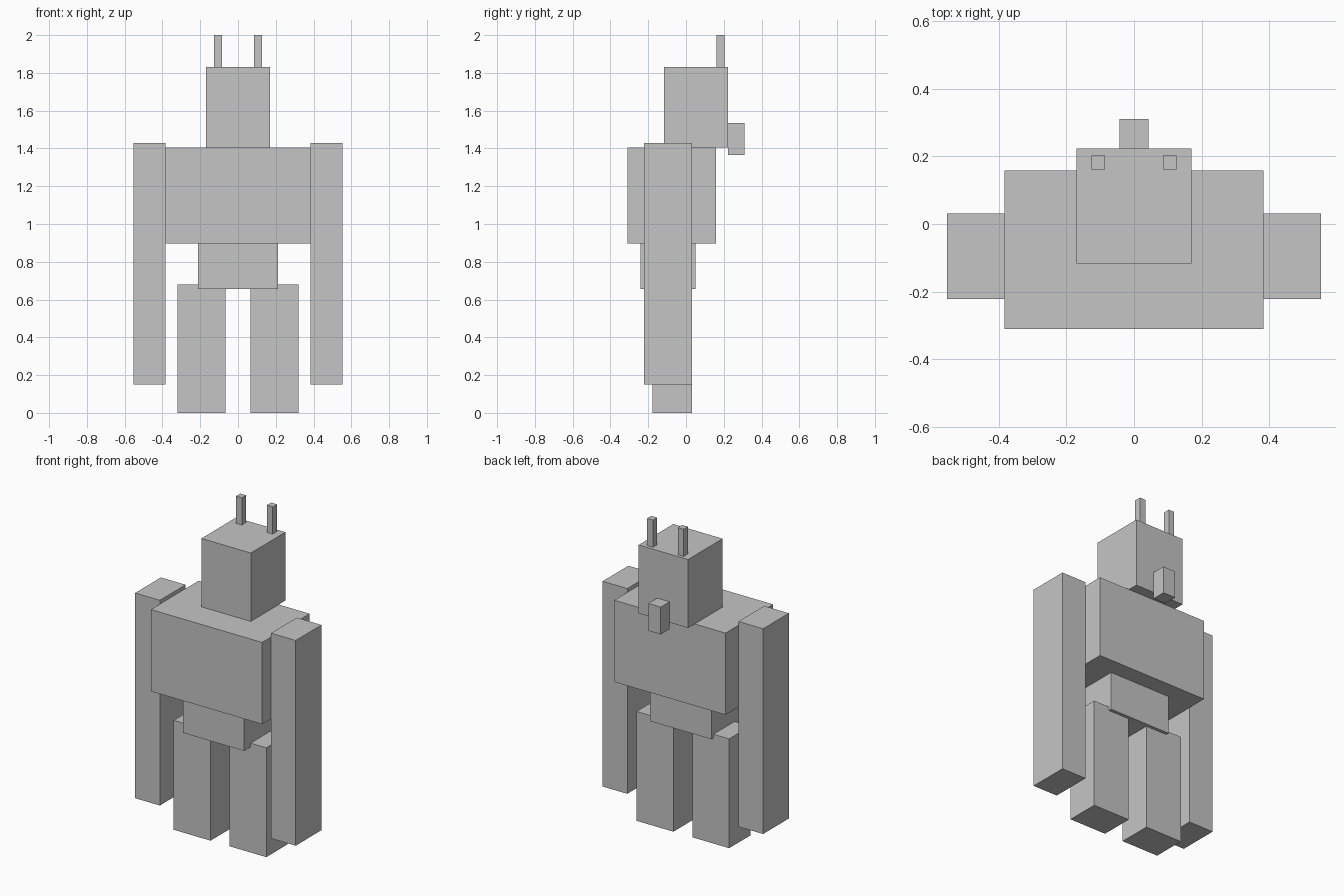
import bpy
from mathutils import Vector

default = bpy.data.objects.get("Cube")
if default:
    bpy.data.objects.remove(default, do_unlink=True)

# One plain light grey for the whole figure
grey = bpy.data.materials.new("light_grey")
grey.use_nodes = True
colour = (0.56, 0.56, 0.56, 1)
grey.diffuse_color = colour
grey.node_tree.nodes["Principled BSDF"].inputs["Base Color"].default_value = colour


def box(name, low, high):
    """Flat-sided box between two opposite corners."""
    low, high = Vector(low), Vector(high)
    bpy.ops.mesh.primitive_cube_add(size=1)
    obj = bpy.context.object
    obj.name = obj.data.name = name
    centre, size = (low + high) / 2, high - low
    for vert in obj.data.vertices:
        vert.co = vert.co * size
    obj.location = centre
    obj.data.materials.append(grey)


def centred(name, half_width, y, z):
    """Box straddling the middle plane."""
    box(name, (-half_width, y[0], z[0]), (half_width, y[1], z[1]))


def pair(name, x, y, z):
    """Matching boxes on the left (+x) and right (-x)."""
    box("left_" + name, (x[0], y[0], z[0]), (x[1], y[1], z[1]))
    box("right_" + name, (-x[1], y[0], z[0]), (-x[0], y[1], z[1]))


# Body and head
centred("torso", 0.383, (-0.31, 0.158), (0.896, 1.405))
centred("pelvis", 0.211, (-0.241, 0.051), (0.657, 0.896))
centred("head", 0.17, (-0.117, 0.223), (1.405, 1.831))
centred("snout", 0.043, (0.223, 0.31), (1.364, 1.534))

# Limbs and horns
pair("arm", (0.383, 0.553), (-0.222, 0.031), (0.151, 1.429))
pair("leg", (0.065, 0.319), (-0.177, 0.031), (0, 0.681))
pair("horn", (0.086, 0.126), (0.161, 0.203), (1.831, 2))
